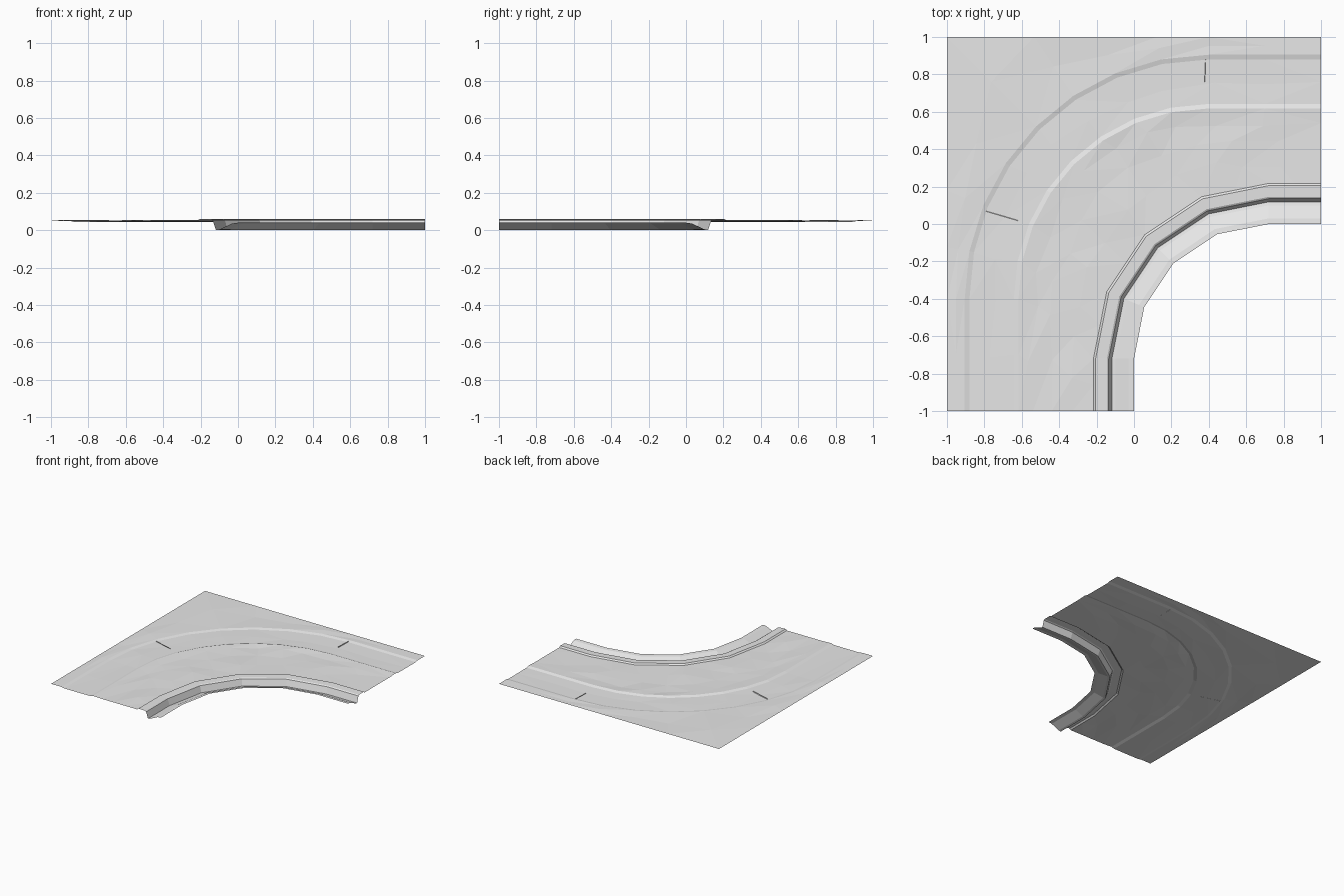
import bpy, bmesh, math, random
from mathutils import Vector

random.seed(4)
cube = bpy.data.objects.get("Cube")
if cube:
    bpy.data.objects.remove(cube, do_unlink=True)

stone = bpy.data.materials.new("stone grey")
stone.use_nodes = True
stone.diffuse_color = (0.8, 0.8, 0.8, 1)
stone.node_tree.nodes["Principled BSDF"].inputs["Base Color"].default_value = (0.8, 0.8, 0.8, 1)

STEPS = 8  # arc divisions of the bend


def bend(offset, z, centre, faceted=False):
    """Ring of points: straight run, quarter arc, straight run."""
    r = centre + offset
    arc = []
    for i in range(STEPS + 1):
        a = math.pi / 2 * (1 + i / STEPS)
        arc.append(Vector((centre + r * math.cos(a), -centre + r * math.sin(a), z)))
    if faceted:
        for i in range(1, STEPS, 2):
            arc[i] = (arc[i - 1] + arc[i + 1]) / 2
    mid = (1 + centre) / 2
    start = [Vector((1, offset, z)), Vector((mid, offset, z))]
    end = [Vector((-offset, -mid, z)), Vector((-offset, -1, z))]
    return start + arc + end


def square_edge(z, centre):
    """Outer ring, pushed out onto the square border."""
    ring = bend(1, z, centre)
    for p in ring[2:-2]:
        dx, dy = p.x - centre, p.y + centre
        s = (1 + centre) / max(abs(dx), abs(dy))
        p.x, p.y = centre + dx * s, -centre + dy * s
    return ring


def roughen(ring, amount):
    """Uneven ground, keeping the two open ends in line."""
    for p in ring[1:-1]:
        p.x += random.uniform(-0.03, 0.03)
        p.y += random.uniform(-0.03, 0.03)
        p.z += random.uniform(-amount, amount)
    return ring


def add_object(name, bm):
    for f in bm.faces:
        f.normal_update()
        if f.normal.z < 0:
            f.normal_flip()
    mesh = bpy.data.meshes.new(name)
    bm.to_mesh(mesh)
    bm.free()
    mesh.materials.append(stone)
    obj = bpy.data.objects.new(name, mesh)
    bpy.context.collection.objects.link(obj)
    return obj


def loft(name, rings, split=False):
    bm = bmesh.new()
    rows = [[bm.verts.new(p) for p in ring] for ring in rings]
    for a, b in zip(rows, rows[1:]):
        for i in range(len(a) - 1):
            bm.faces.new((a[i], b[i], b[i + 1], a[i + 1]))
    if split:
        bmesh.ops.triangulate(bm, faces=bm.faces[:])
    return add_object(name, bm)


# Gutter, wall and kerb along the inside of the bend
kerb_profile = [(0, 0.04), (0.03, 0.036), (0.10, 0.004), (0.118, 0),
                (0.135, 0.052), (0.145, 0.058), (0.205, 0.06), (0.217, 0.05)]
loft("kerb_and_gutter", [bend(d, z, 0.72, True) for d, z in kerb_profile])

# Uneven paving from the kerb out to the square border, with a shallow channel
C = 0.4
ground = [bend(0.217, 0.05, 0.72, True)]
ground += [roughen(bend(d, 0.05, c), 0.004) for d, c in ((0.33, 0.6), (0.44, 0.5), (0.54, 0.43))]
ground += [bend(0.618, 0.054, C), bend(0.642, 0.046, C)]
ground += [roughen(bend(0.76, 0.045, C), 0.002)]
ground += [bend(0.88, 0.045, C), bend(0.905, 0.051, C)]
edge = square_edge(0.05, C)
middle = [a.lerp(b, 0.5) for a, b in zip(ground[-1], edge)]
for p in middle[2:-2]:
    p.z += random.uniform(-0.004, 0.004)
ground += [middle, edge]
loft("paving", ground, True)

# Thin joints across the channel
for name, a, b in (("channel_joint_back", (0.385, 0.89), (0.38, 0.76)),
                   ("channel_joint_side", (-0.79, 0.07), (-0.62, 0.02))):
    bm = bmesh.new()
    p, q = Vector((*a, 0)), Vector((*b, 0))
    side = (q - p).cross(Vector((0, 0, 1))).normalized() * 0.003
    low, high = Vector((0, 0, 0.043)), Vector((0, 0, 0.05))
    bm.faces.new([bm.verts.new(v) for v in (p + low, q + low, q + side + high, p + side + high)])
    add_object(name, bm)
